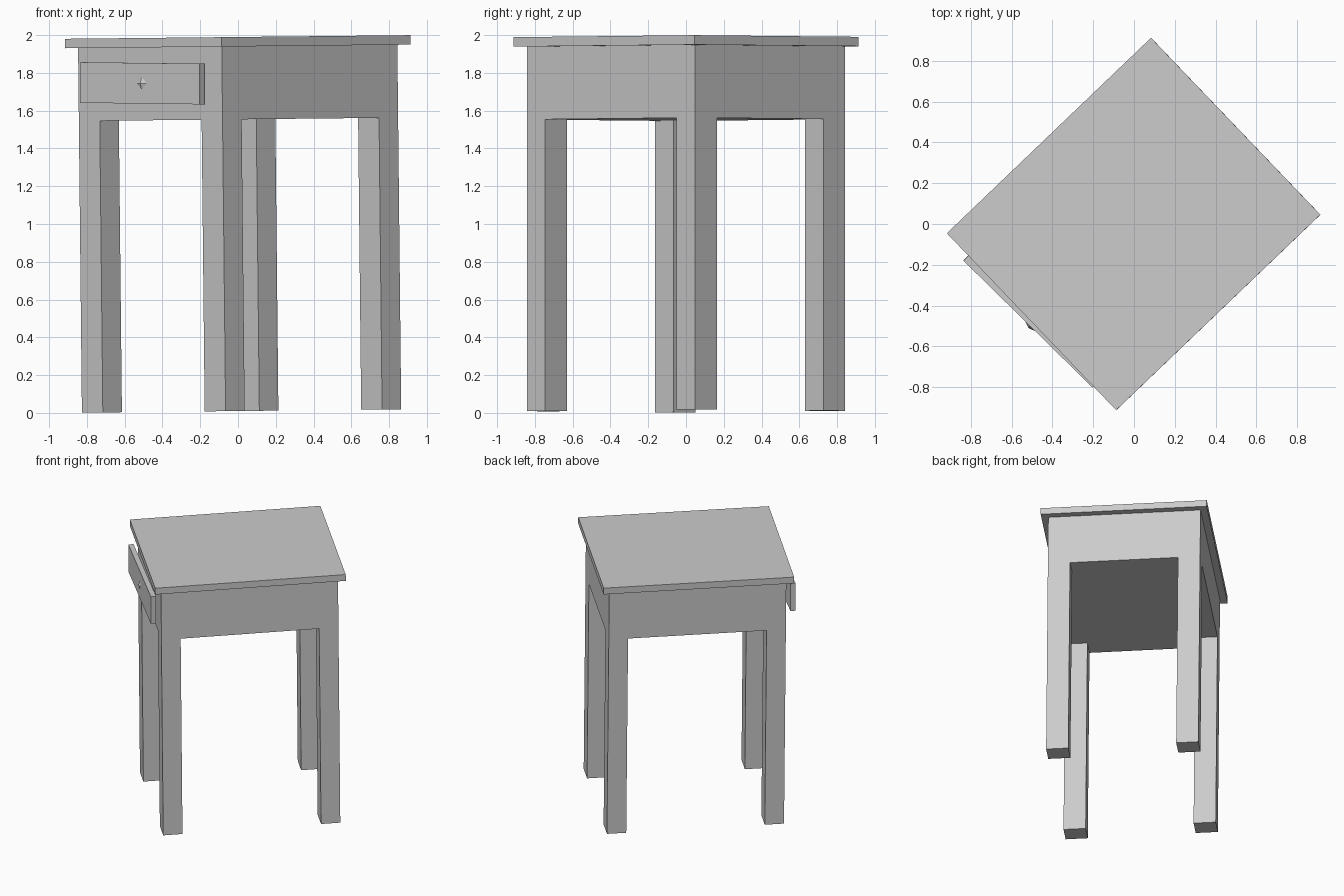
import bpy
import bmesh
from math import radians
from mathutils import Matrix, Vector

cube = bpy.data.objects.get("Cube")
if cube:
    bpy.data.objects.remove(cube, do_unlink=True)

GREY = (0.6, 0.6, 0.6, 1.0)
grey = bpy.data.materials.new("plain_grey")
grey.use_nodes = True
grey.diffuse_color = GREY
grey.node_tree.nodes["Principled BSDF"].inputs["Base Color"].default_value = GREY


def finish(name, bm, frame):
    bmesh.ops.transform(bm, matrix=frame, verts=bm.verts)
    bmesh.ops.recalc_face_normals(bm, faces=bm.faces)
    mesh = bpy.data.meshes.new(name)
    bm.to_mesh(mesh)
    bm.free()
    mesh.materials.append(grey)
    obj = bpy.data.objects.new(name, mesh)
    bpy.context.collection.objects.link(obj)
    return obj


def box(name, size, centre, frame):
    bm = bmesh.new()
    bmesh.ops.create_cube(bm, size=1.0)
    bmesh.ops.scale(bm, vec=Vector(size), verts=bm.verts)
    bmesh.ops.translate(bm, vec=Vector(centre), verts=bm.verts)
    return finish(name, bm, frame)


# Table frame: origin at the middle of the tabletop, turned and leaning slightly
table = (Matrix.Translation((-0.002, 0, 1.99))
         @ Matrix.Rotation(-0.0105, 4, 'Y')
         @ Matrix.Rotation(radians(43.75), 4, 'Z'))

TOP_THICK = 0.05
APRON_LOW = -0.436
FLOOR = -1.98
LENGTH, WIDTH = 1.287, 1.10
LEG_L, LEG_W = 0.14, 0.16

# Tabletop and closed apron box
box("tabletop", (1.385, 1.2, TOP_THICK), (0, 0, -TOP_THICK / 2), table)
box("apron", (LENGTH, WIDTH, -TOP_THICK - APRON_LOW),
    (0, 0, (APRON_LOW - TOP_THICK) / 2), table)

# Four square legs flush with the apron corners
for sx, end in ((-1, "drawer_end"), (1, "far_end")):
    for sy, side in ((-1, "near"), (1, "back")):
        box(f"leg_{end}_{side}", (LEG_L, LEG_W, APRON_LOW - FLOOR),
            (sx * (LENGTH - LEG_L) / 2, sy * (WIDTH - LEG_W) / 2,
             (APRON_LOW + FLOOR) / 2), table)

# Drawer front: a loose panel, slightly skewed; local -y points outward
drawer = (Matrix.Translation((-0.52, -0.49, 1.745))
          @ Matrix.Rotation(radians(-44.5), 4, 'Z')
          @ Matrix.Rotation(0.009, 4, 'Y'))
box("drawer_front", (0.885, 0.038, 0.215), (0, 0.019, 0), drawer)

# Tiny pointed knob barely standing proud of the drawer front
bm = bmesh.new()
bmesh.ops.create_cone(bm, cap_ends=True, segments=4, radius1=0.035,
                      radius2=0.0, depth=0.012)
bmesh.ops.transform(bm, matrix=Matrix.Translation((0.015, -0.006, 0))
                    @ Matrix.Rotation(radians(90), 4, 'X'), verts=bm.verts)
finish("drawer_knob", bm, drawer)
